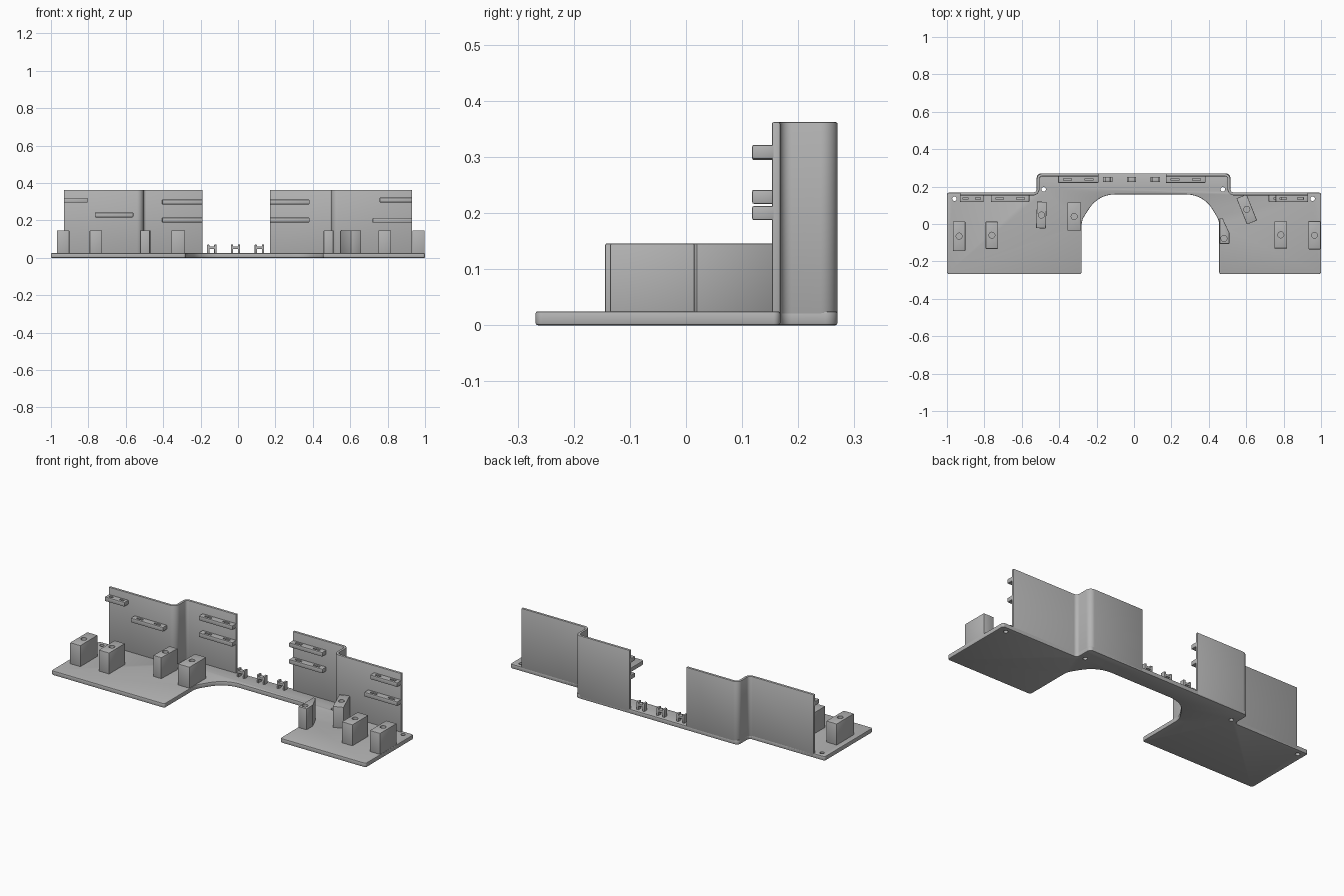
import bpy, bmesh, math
from mathutils import Vector, Matrix

if "Cube" in bpy.data.objects:
    bpy.data.objects.remove(bpy.data.objects["Cube"])

grey = bpy.data.materials.new("plain_grey")
grey.use_nodes = True
COLOR = (0.46, 0.46, 0.46, 1)
grey.diffuse_color = COLOR
grey.node_tree.nodes["Principled BSDF"].inputs["Base Color"].default_value = COLOR

BASE, WALL_TOP, POST_TOP = 0.025, 0.362, 0.146


def rounded(corners, steps=8):
    """Turn (x, y, radius) corners into an outline with arcs."""
    out = []
    for i, (x, y, r) in enumerate(corners):
        p = Vector((x, y))
        if not r:
            out.append(p)
            continue
        a = (Vector(corners[i - 1][:2]) - p).normalized()
        b = (Vector(corners[(i + 1) % len(corners)][:2]) - p).normalized()
        half = a.angle(b) / 2
        centre = p + (a + b).normalized() * r / math.sin(half)
        start = p + a * r / math.tan(half) - centre
        sweep = start.angle_signed(p + b * r / math.tan(half) - centre)
        for k in range(steps + 1):
            out.append(centre + Matrix.Rotation(-sweep * k / steps, 2) @ start)
    return out


def prism(name, outline, z0, z1, bevel=0.004):
    bm = bmesh.new()
    face = bm.faces.new([bm.verts.new((p[0], p[1], z0)) for p in outline])
    top = bmesh.ops.extrude_face_region(bm, geom=[face])["geom"]
    bmesh.ops.translate(bm, vec=(0, 0, z1 - z0),
                        verts=[v for v in top if isinstance(v, bmesh.types.BMVert)])
    bmesh.ops.recalc_face_normals(bm, faces=bm.faces)
    mesh = bpy.data.meshes.new(name)
    bm.to_mesh(mesh)
    bm.free()
    mesh.materials.append(grey)
    obj = bpy.data.objects.new(name, mesh)
    bpy.context.collection.objects.link(obj)
    if bevel:
        mod = obj.modifiers.new("soft_edges", "BEVEL")
        mod.width, mod.segments = bevel, 2
    return obj


def rect(cx, cy, w, d, turn=0):
    c, s = math.cos(math.radians(turn)), math.sin(math.radians(turn))
    return [(cx + c * u * w / 2 - s * v * d / 2, cy + s * u * w / 2 + c * v * d / 2)
            for u, v in ((-1, -1), (1, -1), (1, 1), (-1, 1))]


def circle(cx, cy, r, n=24):
    return [(cx + r * math.cos(math.tau * k / n), cy + r * math.sin(math.tau * k / n))
            for k in range(n)]


def finish(obj, cutters=()):
    """Cut, apply everything, then smooth the rounded surfaces."""
    for cutter in cutters:
        mod = obj.modifiers.new("cut", "BOOLEAN")
        mod.operation, mod.object, mod.solver = "DIFFERENCE", cutter, "EXACT"
    bpy.ops.object.select_all(action="DESELECT")
    obj.select_set(True)
    bpy.context.view_layer.objects.active = obj
    for mod in list(obj.modifiers):
        bpy.ops.object.modifier_apply(modifier=mod.name)
    for cutter in cutters:
        bpy.data.objects.remove(cutter)
    bpy.ops.object.shade_smooth_by_angle(angle=math.radians(35))


# Base plate with an arched cutout at the front and four screw holes
base = prism("base_plate", rounded([
    (-1, -0.268, 0.012), (-0.28, -0.268, 0.012), (-0.28, 0.02, 0.09),
    (-0.19, 0.158, 0.16), (0.37, 0.158, 0.16), (0.455, 0.02, 0.09),
    (0.455, -0.268, 0.012), (1, -0.268, 0.012), (1, 0.168, 0.012),
    (0.515, 0.168, 0.02), (0.515, 0.27, 0.022), (-0.52, 0.27, 0.022),
    (-0.52, 0.168, 0.02), (-1, 0.168, 0.012)]), 0, BASE)
finish(base, [prism("hole_cutter", circle(x, y, 0.012), -0.1, 0.1, 0)
              for x, y in ((-0.96, 0.135), (-0.483, 0.185), (0.475, 0.185), (0.955, 0.135))])

# Two stepped back walls
T = 0.015
for name, s, outer, step, inner in (("right_wall", -1, 0.93, 0.52, 0.19),
                                    ("left_wall", 1, 0.93, 0.515, 0.17)):
    wall = prism(name, rounded([
        (s * outer, 0.168, 0), (s * step, 0.168, 0.02), (s * step, 0.27, 0.03),
        (s * inner, 0.27, 0), (s * inner, 0.27 - T, 0), (s * (step - T), 0.27 - T, 0.015),
        (s * (step - T), 0.168 - T, 0.035), (s * outer, 0.168 - T, 0)]),
        0.004, WALL_TOP, 0.003)
    finish(wall)

# Rectangular posts with a screw hole in the top: x, y, width, depth, turn
posts = [(-0.935, -0.065, 0.066, 0.158, 0), (-0.76, -0.06, 0.066, 0.145, 0),
         (-0.495, 0.048, 0.052, 0.142, -2), (-0.32, 0.04, 0.073, 0.152, 0),
         (0.603, 0.078, 0.058, 0.15, 22), (0.785, -0.058, 0.068, 0.145, 0),
         (0.965, -0.06, 0.066, 0.15, 0)]
for i, (x, y, w, d, turn) in enumerate(posts):
    post = prism(f"post_{i + 1}", rect(x, y, w, d, turn), 0.01, POST_TOP, 0.003)
    finish(post, [prism("hole_cutter", circle(x, y, 0.016), 0.08, 0.2, 0)])

# Wedge-shaped post beside the cutout
wedge = prism("wedge_post", [(0.458, -0.106), (0.51, -0.106), (0.51, -0.048),
                             (0.474, 0.03), (0.458, 0.03)], 0.01, POST_TOP, 0.003)
finish(wedge, [prism("hole_cutter", circle(0.481, -0.077, 0.016), 0.08, 0.2, 0)])

# Cable tie bars on the walls, each with two upright slots: x0, x1, z, wall face y
LOW, HIGH = 0.153, 0.255
bars = [(-0.93, -0.805, 0.307, LOW), (-0.765, -0.56, 0.229, LOW),
        (-0.405, -0.19, 0.298, HIGH), (-0.405, -0.19, 0.202, HIGH),
        (0.17, 0.382, 0.298, HIGH), (0.17, 0.382, 0.202, HIGH),
        (0.757, 0.93, 0.309, LOW), (0.72, 0.93, 0.2, LOW)]
for i, (x0, x1, z, face) in enumerate(bars):
    w, cx = x1 - x0, (x0 + x1) / 2
    bar = prism(f"tie_bar_{i + 1}", rect(cx, face - 0.015, w, 0.04), z - 0.0125, z + 0.0125, 0.003)
    finish(bar, [prism("slot_cutter", rect(cx + s * 0.27 * w, face - 0.017, 0.2 * w, 0.012),
                       z - 0.1, z + 0.1, 0) for s in (-1, 1)])

# Small H-shaped cable clips on the bridge
for i, x in enumerate((-0.14, -0.013, 0.114)):
    for side in (-1, 1):
        finish(prism(f"clip_{i + 1}_upright", rect(x + side * 0.019, 0.238, 0.012, 0.027),
                     0.02, 0.07, 0.002))
    finish(prism(f"clip_{i + 1}_crossbar", rect(x, 0.238, 0.036, 0.026), 0.046, 0.06, 0.002))
